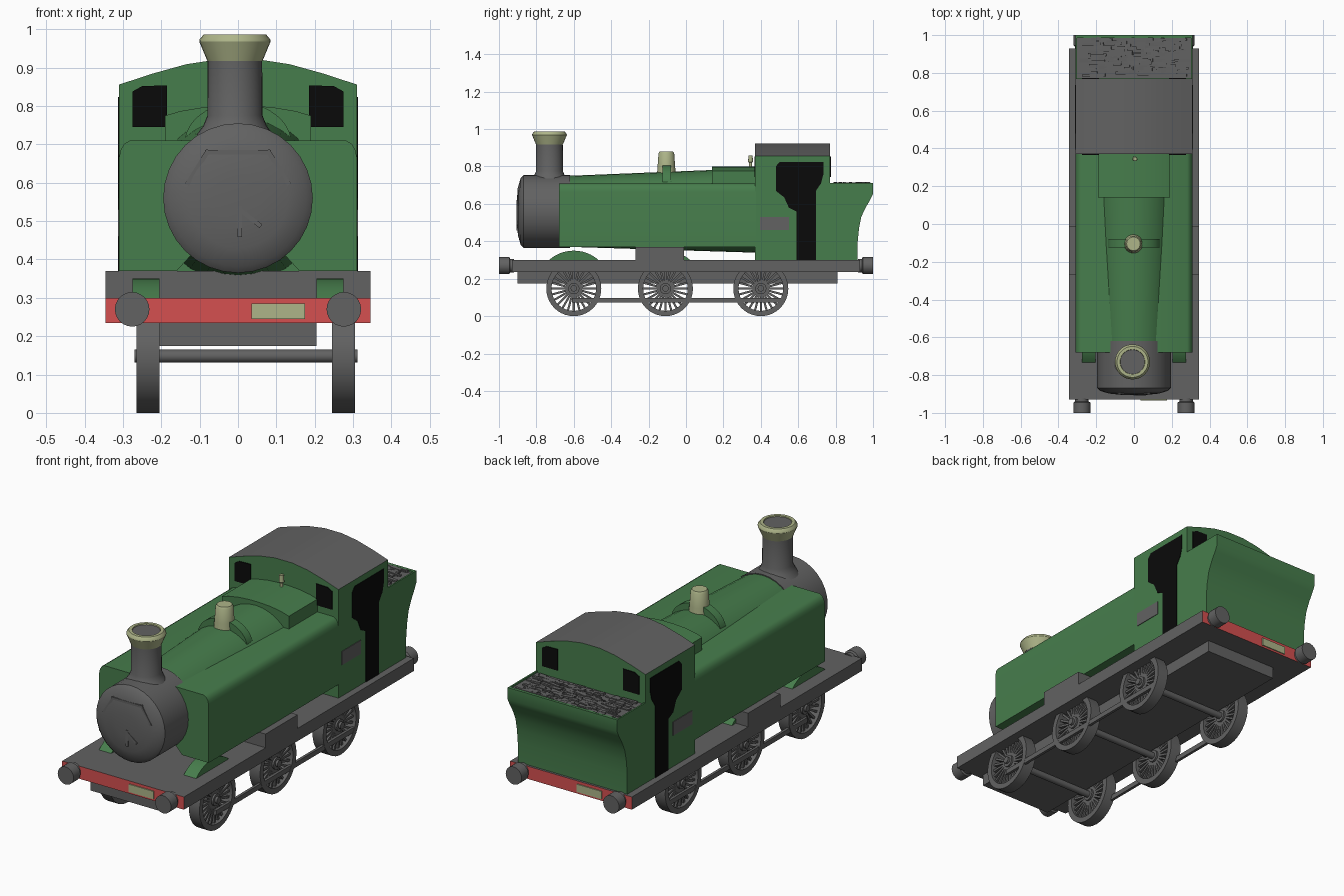
import bpy, bmesh, math, random
from mathutils import Matrix, Vector

if "Cube" in bpy.data.objects:
    bpy.data.objects.remove(bpy.data.objects["Cube"])

random.seed(4)


def material(name, rgb):
    m = bpy.data.materials.new(name)
    m.diffuse_color = (*rgb, 1)
    m.use_nodes = True
    m.node_tree.nodes["Principled BSDF"].inputs["Base Color"].default_value = m.diffuse_color
    return m


GREEN = material("green_paint", (0.062, 0.205, 0.072))
GREY = material("grey_iron", (0.122, 0.122, 0.122))
BLACK = material("black_opening", (0.003, 0.003, 0.003))
RED = material("red_beam", (0.66, 0.08, 0.08))
TAN = material("pale_brass", (0.42, 0.46, 0.25))


def finish(name, bm, *mats, rule=None):
    bmesh.ops.recalc_face_normals(bm, faces=bm.faces)
    bm.normal_update()
    if rule:
        for f in bm.faces:
            f.material_index = rule(f)
    me = bpy.data.meshes.new(name)
    bm.to_mesh(me)
    bm.free()
    for m in mats:
        me.materials.append(m)
    ob = bpy.data.objects.new(name, me)
    bpy.context.collection.objects.link(ob)
    return ob


def add_box(bm, x0, x1, y0, y1, z0, z1, turn=Matrix()):
    c = Matrix.Translation(((x0 + x1) / 2, (y0 + y1) / 2, (z0 + z1) / 2))
    s = Matrix.Diagonal((x1 - x0, y1 - y0, z1 - z0, 1))
    bmesh.ops.create_cube(bm, size=1, matrix=turn @ c @ s)


def box(name, dims, *mats, rule=None):
    bm = bmesh.new()
    add_box(bm, *dims)
    return finish(name, bm, *mats, rule=rule)


def prism(name, pts, axis, lo, hi, *mats, rule=None):
    """Extrude a profile: axis x takes (y, z) points, axis y takes (x, z)."""
    bm = bmesh.new()
    put = (lambda p, d: (d, *p)) if axis == "x" else (lambda p, d: (p[0], d, p[1]))
    f = bm.faces.new([bm.verts.new(put(p, lo)) for p in pts])
    r = bmesh.ops.extrude_face_region(bm, geom=[f])
    shift = Vector(put((0, 0), hi - lo))
    bmesh.ops.translate(bm, vec=shift, verts=[v for v in r["geom"] if isinstance(v, bmesh.types.BMVert)])
    return finish(name, bm, *mats, rule=rule)


def add_lathe(bm, profile, axis, origin, n=32):
    """Rings of (radius, distance, shift up) along an axis from the origin."""
    rings = []
    for r, d, *up in profile:
        ring = []
        for i in range(n):
            a = 2 * math.pi * i / n
            u, v = r * math.cos(a), r * math.sin(a) + (up[0] if up else 0)
            p = {"x": (d, u, v), "y": (u, d, v), "z": (u, v, d)}[axis]
            ring.append(bm.verts.new(Vector(origin) + Vector(p)))
        rings.append(ring)
    for a, b in zip(rings, rings[1:]):
        for i in range(n):
            bm.faces.new((a[i], a[(i + 1) % n], b[(i + 1) % n], b[i]))
    bm.faces.new(rings[0])
    bm.faces.new(rings[-1])


def lathe(name, profile, axis, origin, mat, n=32):
    bm = bmesh.new()
    add_lathe(bm, profile, axis, origin, n)
    return finish(name, bm, mat)


def mirror_x(pts):
    return [(-x, z) for x, z in pts]


# Running board with red end faces, frame below, raised step
box("running_board", (-0.345, 0.345, -0.93, 0.93, 0.235, 0.30), GREY, RED,
    rule=lambda f: int(abs(f.normal.y) > 0.9))
box("lower_frame", (-0.205, 0.205, -0.90, 0.81, 0.175, 0.235), GREY)
box("raised_step", (-0.345, 0.345, -0.27, -0.01, 0.30, 0.37), GREY)

# Buffers and end plates, front and back
for end, s in (("front", -1), ("rear", 1)):
    for side in (-1, 1):
        lathe(end + "_buffer", [(0.036, 0.92 * s), (0.036, 0.94 * s), (0.045, 0.945 * s), (0.045, 1.0 * s)],
              "y", (0.276 * side, 0, 0.27), GREY, 24)
    x = sorted((-0.035 * s, -0.175 * s))
    y = sorted((0.929 * s, 0.935 * s))
    box(end + "_beam_plate", (*x, *y, 0.245, 0.285), TAN)

# Spoked wheels, axles, coupling rods
AXLES = (-0.60, -0.11, 0.40)
for y in AXLES:
    lathe("axle", [(0.017, -0.27), (0.017, 0.312)], "x", (0, y, 0.148), GREY, 16)
    for x0, x1 in ((-0.265, -0.205), (0.245, 0.305)):
        bm = bmesh.new()
        add_lathe(bm, [(0.030, x0 + 0.005), (0.030, x1 - 0.005)], "x", (0, y, 0.147), 20)
        n, rings = 40, []
        for r, x in ((0.147, x0), (0.147, x1), (0.119, x1), (0.119, x0)):
            rings.append([bm.verts.new((x, y + r * math.cos(2 * math.pi * i / n),
                                        0.147 + r * math.sin(2 * math.pi * i / n))) for i in range(n)])
        for k in range(4):
            a, b = rings[k], rings[(k + 1) % 4]
            for i in range(n):
                bm.faces.new((a[i], a[(i + 1) % n], b[(i + 1) % n], b[i]))
        for i in range(24):
            turn = Matrix.Translation((0, y, 0.147)) @ Matrix.Rotation(2 * math.pi * i / 24, 4, "X")
            add_box(bm, x0 + 0.015, x1 - 0.015, -0.0055, 0.0055, 0.02, 0.122, turn)
        finish("spoked_wheel", bm, GREY)
for x in (-0.262, 0.29):
    box("coupling_rod", (x, x + 0.014, -0.61, 0.52, 0.073, 0.098), GREY)

# Splashers over the front and middle wheels
a0 = math.asin(0.15 / 0.2)
for y in AXLES[:2]:
    arc = [(y + 0.2 * math.cos(a0 + (math.pi - 2 * a0) * i / 12),
            0.15 + 0.2 * math.sin(a0 + (math.pi - 2 * a0) * i / 12)) for i in range(13)]
    for x in (-0.275, 0.205):
        prism("splasher", arc, "x", x, x + 0.07, GREEN)

# Boiler and smokebox
lathe("boiler", [(0.188, -0.68), (0.226, 0.38, 0.005)], "y", (0, 0, 0.56), GREEN)
lathe("smokebox", [(0.06, -0.905), (0.13, -0.898), (0.178, -0.884), (0.195, -0.868), (0.195, -0.62)],
      "y", (0, 0, 0.56), GREY)

# Smokebox door rail and handle
for p, q, y in (((-0.13, 0.60), (-0.08, 0.68), -0.895), ((-0.08, 0.68), (0.08, 0.68), -0.897),
                ((0.08, 0.68), (0.13, 0.60), -0.895), ((0.005, 0.535), (0.005, 0.465), -0.904),
                ((0.005, 0.53), (0.055, 0.49), -0.904)):
    d = (Vector(q) - Vector(p)).normalized() * 0.006
    w = Vector((-d.y, d.x))
    P, Q = Vector(p) - d, Vector(q) + d
    prism("door_rail", [tuple(v) for v in (P + w, Q + w, Q - w, P - w)], "y", y - 0.003, y + 0.02, GREY)

# Side tanks with rounded top edge
tank = [(0.31, 0.37), (0.31, 0.665), (0.306, 0.685), (0.297, 0.701), (0.282, 0.71),
        (0.04, 0.71), (0.04, 0.45), (0.11, 0.425), (0.16, 0.37)]
for side, pts in (("right", tank), ("left", mirror_x(tank))):
    prism(side + "_tank", pts, "y", -0.68, 0.375, GREEN)

# Firebox cover and saddle band under the dome
cover = [(0.19, 0.68), (0.19, 0.775), (0.15, 0.787), (0.09, 0.797), (0.03, 0.801)]
prism("firebox_cover", cover + mirror_x(cover)[::-1], "y", 0.14, 0.375, GREEN)
band = [(0.14 * math.cos(math.pi * i / 20), 0.70 + 0.11 * math.sin(math.pi * i / 20)) for i in range(21)]
prism("dome_band", band, "y", -0.125, -0.08, GREEN)

# Dome, whistle, chimney
lathe("dome", [(0.05, 0.76), (0.047, 0.80), (0.042, 0.87), (0.036, 0.88)], "z", (-0.003, -0.105, 0), TAN, 24)
lathe("whistle", [(0.008, 0.79), (0.008, 0.82), (0.013, 0.825), (0.011, 0.86)], "z", (0.005, 0.345, 0), TAN, 12)
lathe("chimney", [(0.10, 0.725), (0.083, 0.748), (0.072, 0.775), (0.071, 0.92)], "z", (-0.008, -0.73, 0), GREY)
lathe("chimney_cap", [(0.072, 0.918), (0.093, 0.968), (0.092, 0.974), (0.082, 0.986), (0.066, 0.986), (0.064, 0.978)],
      "z", (-0.008, -0.73, 0), TAN)
lathe("chimney_mouth", [(0.065, 0.975), (0.065, 0.981)], "z", (-0.008, -0.73, 0), GREY)

# Cab with grey arched roof
half = [(0.31, 0.30), (0.31, 0.856), (0.225, 0.884), (0.135, 0.909), (0.05, 0.922)]
prism("cab", half + mirror_x(half)[::-1], "y", 0.37, 0.77, GREEN, GREY,
      rule=lambda f: int(f.normal.z > 0.3))

# Cab windows, doorways and side plates
pane = [(0.185, 0.745), (0.275, 0.745), (0.275, 0.838), (0.25, 0.852), (0.185, 0.854)]
for pts in (pane, mirror_x(pane)):
    prism("front_window", pts, "y", 0.366, 0.372, BLACK)
    prism("rear_window", pts, "y", 0.768, 0.774, BLACK)
door = [(0.59, 0.30), (0.695, 0.30), (0.695, 0.67), (0.722, 0.71), (0.735, 0.76), (0.735, 0.824),
        (0.50, 0.824), (0.48, 0.80), (0.48, 0.67), (0.525, 0.635), (0.55, 0.58), (0.59, 0.56)]
for x in (-0.313, 0.307):
    prism("cab_doorway", door, "x", x, x + 0.006, BLACK)
    box("side_plate", (x, x + 0.006, 0.395, 0.55, 0.46, 0.53), GREY)

# Coal bunker with flared back
back = [(0.765, 0.30), (0.918, 0.30), (0.918, 0.40), (0.925, 0.47), (0.937, 0.53), (0.96, 0.58),
        (0.985, 0.622), (1.0, 0.652), (1.0, 0.712)]
prism("bunker", back + [(0.985, 0.712), (0.985, 0.698), (0.765, 0.698)], "x", -0.31, 0.31, GREEN)
for x in (-0.31, 0.302):
    box("bunker_rim", (x, x + 0.008, 0.765, 1.0, 0.69, 0.712), GREEN)

# Coal as a layer of flat random lumps
bm = bmesh.new()
add_box(bm, -0.304, 0.304, 0.772, 0.996, 0.69, 0.704)
for i in range(170):
    x, y = random.uniform(-0.26, 0.26), random.uniform(0.785, 0.985)
    w, d = random.uniform(0.02, 0.042), random.uniform(0.005, 0.011)
    tilt = Matrix.Translation((x, y, random.uniform(0.700, 0.708))) @ Matrix.Rotation(random.uniform(-0.12, 0.12), 4, "Y")
    add_box(bm, -w, w, -d, d, -0.008, 0.006, tilt)
finish("coal", bm, GREY)

# Smooth rounded surfaces, keep edges sharp
bpy.ops.object.select_all(action="SELECT")
bpy.context.view_layer.objects.active = bpy.data.objects["boiler"]
bpy.ops.object.shade_smooth_by_angle(angle=math.radians(32))
